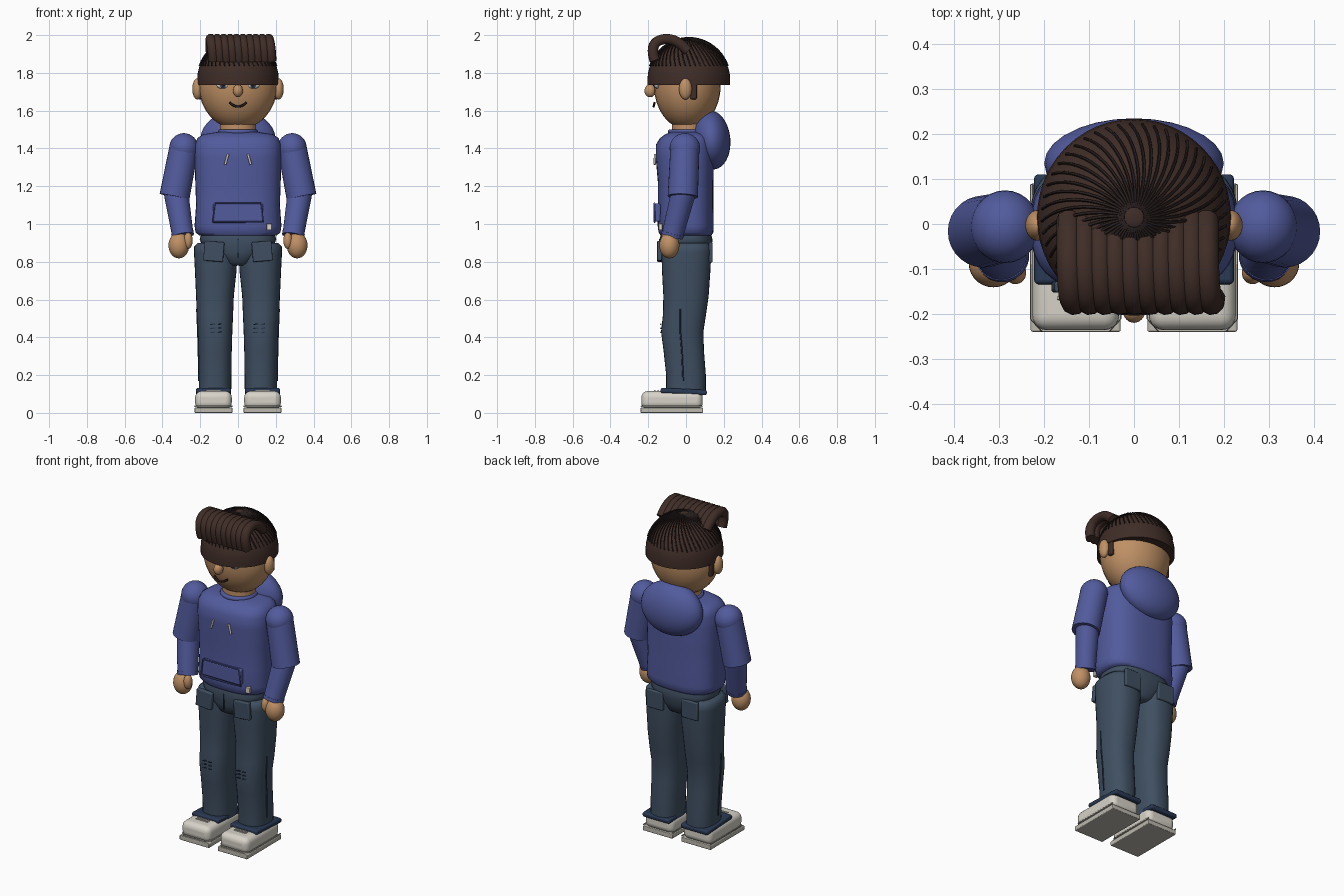
import bpy, bmesh, math
from mathutils import Vector

if "Cube" in bpy.data.objects:
    bpy.data.objects.remove(bpy.data.objects["Cube"])

def mat(name, c):
    m = bpy.data.materials.new(name)
    m.diffuse_color = (*c, 1)
    m.use_nodes = True
    m.node_tree.nodes["Principled BSDF"].inputs["Base Color"].default_value = m.diffuse_color
    return m

BLUE = mat("hoodie_blue", (.085, .105, .34))
DENIM = mat("denim", (.05, .078, .12))
NAVY = mat("dark_denim", (.022, .04, .085))
SKIN = mat("skin", (.52, .28, .13))
HAIR = mat("hair_brown", (.05, .026, .02))
DARK = mat("dark_line", (.02, .012, .012))
CREAM = mat("cream", (.68, .65, .58))
SOLE = mat("sole_grey", (.5, .48, .42))
WHITE = mat("eye_white", (.8, .8, .8))

def finish(o, name, m, angle=40):
    o.name = name
    o.data.materials.clear()
    o.data.materials.append(m)
    bpy.ops.object.select_all(action='DESELECT')
    o.select_set(True)
    bpy.context.view_layer.objects.active = o
    bpy.ops.object.shade_smooth_by_angle(angle=math.radians(angle))
    return o

def loft(name, rings, m, e=2.0, n=32, angle=50):
    """Stack of superellipse rings: (z, cx, cy, rx, ry)."""
    bm = bmesh.new()
    prev = None
    for i, (z, cx, cy, rx, ry) in enumerate(rings):
        ring = []
        for k in range(n):
            a = 2 * math.pi * k / n
            c, s = math.cos(a), math.sin(a)
            ring.append(bm.verts.new((cx + rx * math.copysign(abs(c) ** (2 / e), c),
                                      cy + ry * math.copysign(abs(s) ** (2 / e), s), z)))
        if prev:
            for k in range(n):
                bm.faces.new((prev[k], prev[(k + 1) % n], ring[(k + 1) % n], ring[k]))
        if i in (0, len(rings) - 1):
            bm.faces.new(ring if i else ring[::-1])
        prev = ring
    me = bpy.data.meshes.new(name)
    bm.to_mesh(me)
    bm.free()
    o = bpy.data.objects.new(name, me)
    bpy.context.collection.objects.link(o)
    return finish(o, name, m, angle)

def ball(name, c, r, m, rot=(0, 0, 0)):
    bpy.ops.mesh.primitive_uv_sphere_add(segments=28, ring_count=16, location=c, rotation=rot)
    bpy.context.object.scale = r
    return finish(bpy.context.object, name, m)

def box(name, c, d, m, bevel=.005, rot=(0, 0, 0), seg=3):
    bpy.ops.mesh.primitive_cube_add(size=1, location=c, rotation=rot)
    o = bpy.context.object
    o.scale = d
    bpy.ops.object.transform_apply(location=False, rotation=False, scale=True)
    b = o.modifiers.new("bevel", 'BEVEL')
    b.width, b.segments = bevel, seg
    return finish(o, name, m)

def limb(name, p0, p1, r0, r1, m):
    p0, p1 = Vector(p0), Vector(p1)
    d = p1 - p0
    bpy.ops.mesh.primitive_cone_add(vertices=28, radius1=r0, radius2=r1, depth=d.length, location=(p0 + p1) / 2,
                                    rotation=d.to_track_quat('Z', 'Y').to_euler())
    return finish(bpy.context.object, name, m)

def tubes(name, paths, r, m, res=1, nurbs=False):
    cu = bpy.data.curves.new(name, 'CURVE')
    cu.dimensions = '3D'
    cu.bevel_depth, cu.bevel_resolution, cu.use_fill_caps = r, res, True
    for path in paths:
        sp = cu.splines.new('NURBS' if nurbs else 'POLY')
        sp.points.add(len(path) - 1)
        for p, co in zip(sp.points, path):
            p.co = (*co, 1)
        if nurbs:
            sp.order_u, sp.use_endpoint_u, sp.resolution_u = 3, True, 5
    o = bpy.data.objects.new(name, cu)
    bpy.context.collection.objects.link(o)
    bpy.ops.object.select_all(action='DESELECT')
    o.select_set(True)
    bpy.context.view_layer.objects.active = o
    bpy.ops.object.convert(target='MESH')
    return finish(bpy.context.object, name, m, 60)

# Head, neck and face
ball("head", (0, .007, 1.735), (.208, .177, .235), SKIN)
loft("neck", [(1.45, 0, .01, .095, .085), (1.53, 0, .01, .095, .085)], SKIN)
ball("nose", (0, -.19, 1.705), (.026, .03, .034), SKIN)
tubes("mouth", [[(-.045, -.166, 1.643), (-.025, -.17, 1.626), (0, -.172, 1.621),
                 (.025, -.17, 1.626), (.045, -.166, 1.643)]], .006, DARK, 2, True)

# Hair cap with a vertical band below the dome
CY = .015
rings = [(1.737, 0, CY, .216, .219), (1.765, 0, CY, .216, .219)]
for i in range(1, 10):
    t = i / 10 * math.pi / 2
    rings.append((1.765 + .21 * math.sin(t), 0, CY, .216 * math.cos(t), .219 * math.cos(t)))
loft("hair_cap", rings, HAIR, 2, 48)
# Swirling strands running down from the crown
strands = []
for k in range(48):
    path = []
    for i in range(11):
        t = .1 + 1.14 * i / 10
        a = 2 * math.pi * k / 48 + .35 * t
        path.append((.217 * math.sin(t) * math.cos(a), CY + .22 * math.sin(t) * math.sin(a), 1.765 + .222 * math.cos(t)))
    strands.append(path)
tubes("hair_strands", strands, .0035, DARK)
ball("hair_crown", (0, CY, 1.98), (.027, .027, .01), HAIR)
# Swept-up fringe made of thick rolls
rolls = []
for i in range(10):
    x = -.14 + .034 * i
    rolls.append([(x - .005, .01, 1.915), (x - .005, -.03, 1.96), (x - .005, -.1, 1.985), (x, -.165, 1.965),
                  (x + .008, -.18, 1.91), (x + .01, -.165, 1.865)])
tubes("hair_fringe", rolls, .028, HAIR, 3, True)

# Torso, collar and hood
loft("hoodie_body", [(.94, 0, 0, .205, .135), (.955, 0, 0, .225, .145), (.99, 0, -.002, .23, .148),
                     (1.1, 0, -.002, .222, .147), (1.22, 0, -.002, .226, .147), (1.35, 0, -.006, .23, .154),
                     (1.42, 0, -.007, .228, .152), (1.455, 0, 0, .215, .138), (1.475, 0, .005, .185, .115),
                     (1.487, 0, .01, .11, .09)], BLUE, 2.7, 40)
bpy.ops.mesh.primitive_torus_add(location=(0, .01, 1.488), major_radius=.092, minor_radius=.014,
                                 major_segments=36, minor_segments=10)
finish(bpy.context.object, "collar", BLUE)
ball("hood", (0, .135, 1.445), (.2, .1, .157), BLUE, (math.radians(5), 0, 0))
box("pouch_pocket", (0, -.15, 1.06), (.265, .03, .095), BLUE, .008)
tubes("pouch_trim", [[(-.135, -.166, 1.01), (-.122, -.166, 1.11), (.122, -.166, 1.11), (.135, -.166, 1.01),
                      (-.135, -.166, 1.01)]], .005, BLUE)
box("hem_tag", (.165, -.135, .985), (.028, .02, .035), CREAM, .003)
tubes("drawstrings", [[(s * .052, -.164, 1.37), (s * .068, -.166, 1.315)] for s in (-1, 1)], .006, CREAM, 2)

# Hips of the trousers
loft("hips", [(.78, 0, -.005, .05, .09), (.795, 0, -.005, .075, .115), (.85, 0, -.003, .15, .133),
              (.89, 0, 0, .192, .138), (.92, 0, 0, .203, .14), (.95, 0, 0, .192, .132)], DENIM, 2.6)
box("fly", (0, -.14, .87), (.006, .008, .1), NAVY, .002)

for s, side in ((-1, "left"), (1, "right")):
    # Ears, sideburns and eyes
    ball(side + "_ear", (s * .215, -.003, 1.715), (.027, .034, .056), SKIN)
    box(side + "_sideburn", (s * .2, .04, 1.71), (.022, .034, .1), HAIR, .007)
    ball(side + "_eye", (s * .08, -.153, 1.735), (.034, .014, .019), WHITE)
    ball(side + "_iris", (s * .08, -.163, 1.735), (.015, .008, .015), DENIM)
    ball(side + "_pupil", (s * .08, -.169, 1.735), (.008, .005, .008), DARK)
    tubes(side + "_lid", [[(s * (.08 + d), -.166, 1.752 - 8 * d * d) for d in (-.035, -.018, 0, .018, .035)]], .004, DARK)

    # Sleeves and hands
    ball(side + "_shoulder", (s * .287, -.006, 1.402), (.077, .081, .079), BLUE)
    limb(side + "_upper_sleeve", (s * .287, -.006, 1.40), (s * .336, -.017, 1.145), .077, .08, BLUE)
    limb(side + "_forearm_sleeve", (s * .33, -.01, 1.18), (s * .292, -.072, .94), .066, .057, BLUE)
    limb(side + "_sleeve_cuff", (s * .2945, -.068, .955), (s * .2915, -.073, .937), .06, .059, BLUE)
    ball(side + "_hand", (s * .313, -.088, .887), (.055, .053, .069), SKIN)
    ball(side + "_thumb", (s * .264, -.108, .912), (.024, .026, .044), SKIN)

    # Trouser legs, pockets, knee wear and seams
    loft(side + "_leg", [(.1, s * .121, 0, .085, .105), (.2, s * .121, 0, .086, .105), (.33, s * .121, -.012, .088, .107),
                         (.43, s * .121, -.02, .091, .112), (.52, s * .122, -.008, .096, .114), (.62, s * .122, 0, .1, .12),
                         (.75, s * .118, .001, .11, .128), (.85, s * .118, .002, .115, .132), (.88, s * .118, .002, .114, .13),
                         (.9, s * .118, .002, .095, .11)], DENIM, 2.4)
    box(side + "_front_pocket", (s * .128, -.14, .855), (.105, .025, .105), DENIM, .006, (0, s * -.08, 0))
    box(side + "_back_pocket", (s * .118, .13, .85), (.11, .02, .11), DENIM, .006)
    tubes(side + "_knee_wear", [[(s * .115 + dx - w, -.133, z), (s * .115 + dx + w, -.133, z + .003)]
                                for z in (.425, .447, .468) for dx, w in ((-.02, .012), (.018, .009))], .0035, NAVY)
    tubes(side + "_outer_seam", [[(s * .207, -.015, .17), (s * .21, -.022, .33), (s * .213, -.03, .43),
                                  (s * .218, -.03, .55)]], .004, NAVY)
    box(side + "_turn_up", (s * .13, -.012, .113), (.185, .245, .028), NAVY, .01, (-.05, 0, 0))

    # Shoes with soles and laces
    box(side + "_sole", (s * .13, -.075, .014), (.2, .33, .028), SOLE, .004)
    box(side + "_shoe", (s * .13, -.074, .068), (.194, .325, .095), CREAM, .034, seg=5)
    tubes(side + "_laces", [[(s * .13 - .04, y, .117), (s * .13 + .04, y, .117)] for y in (-.148, -.165)], .004, CREAM)
    tubes(side + "_shoe_trim", [[(s * .13 + a * .098, b, .035) for a, b in
                                 ((-1, .088), (-1, -.21), (-.75, -.237), (.75, -.237), (1, -.21), (1, .088))]], .004, SOLE)
